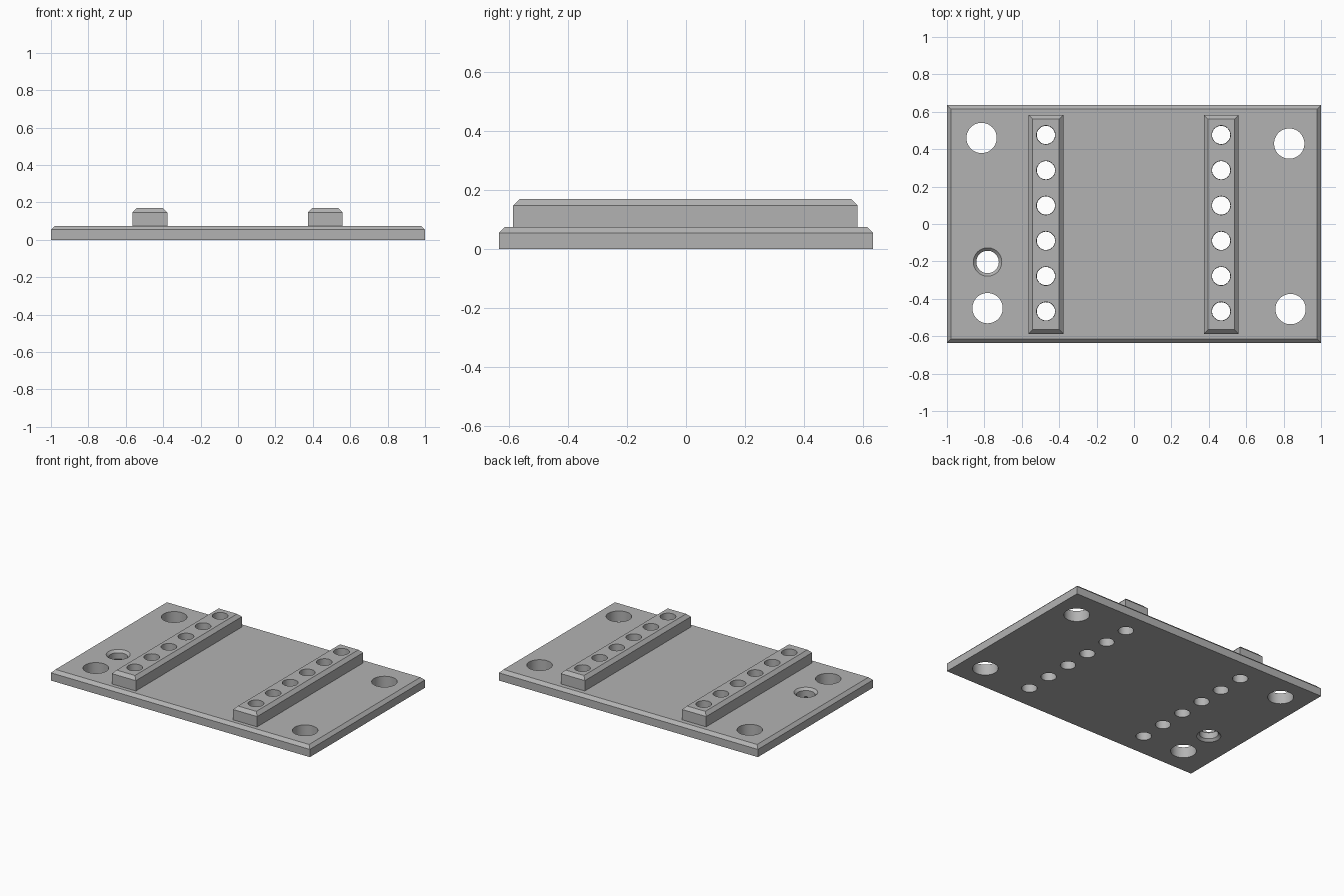
import bpy
import bmesh
import math

cube = bpy.data.objects.get("Cube")
if cube:
    bpy.data.objects.remove(cube, do_unlink=True)

grey = bpy.data.materials.new("plain_grey")
grey.use_nodes = True
COLOUR = (0.45, 0.45, 0.45, 1)
grey.diffuse_color = COLOUR
grey.node_tree.nodes["Principled BSDF"].inputs["Base Color"].default_value = COLOUR


def make_object(name, bm):
    bmesh.ops.recalc_face_normals(bm, faces=bm.faces)
    mesh = bpy.data.meshes.new(name)
    bm.to_mesh(mesh)
    bm.free()
    mesh.materials.append(grey)
    obj = bpy.data.objects.new(name, mesh)
    bpy.context.collection.objects.link(obj)
    return obj


def bevelled_slab(name, x0, x1, y0, y1, z0, z1, chamfer):
    """Box whose top rim is chamfered, made from three stacked rectangles."""
    bm = bmesh.new()
    rings = []
    for z, inset in ((z0, 0), (z1 - chamfer, 0), (z1, chamfer)):
        a, b, c, d = x0 + inset, x1 - inset, y0 + inset, y1 - inset
        rings.append([bm.verts.new((x, y, z)) for x, y in ((a, c), (b, c), (b, d), (a, d))])
    for low, high in zip(rings, rings[1:]):
        for i in range(4):
            j = (i + 1) % 4
            bm.faces.new((low[i], low[j], high[j], high[i]))
    bm.faces.new(rings[0])
    bm.faces.new(rings[-1])
    return make_object(name, bm)


def turned_cutter(name, x, y, profile, sides=48):
    """Closed round solid from (radius, height) pairs."""
    bm = bmesh.new()
    rings = []
    for r, z in profile:
        angles = [math.tau * i / sides for i in range(sides)]
        rings.append([bm.verts.new((x + r * math.cos(a), y + r * math.sin(a), z)) for a in angles])
    for low, high in zip(rings, rings[1:]):
        for i in range(sides):
            j = (i + 1) % sides
            bm.faces.new((low[i], low[j], high[j], high[i]))
    bm.faces.new(rings[0])
    bm.faces.new(rings[-1])
    return make_object(name, bm)


def drill(obj, cutters):
    """Cut the holes, apply them and smooth the hole walls."""
    for cutter in cutters:
        mod = obj.modifiers.new("hole", "BOOLEAN")
        mod.operation = "DIFFERENCE"
        mod.solver = "EXACT"
        mod.object = cutter
    bpy.ops.object.select_all(action="DESELECT")
    bpy.context.view_layer.objects.active = obj
    obj.select_set(True)
    for mod in list(obj.modifiers):
        bpy.ops.object.modifier_apply(modifier=mod.name)
    bpy.ops.object.shade_smooth_by_angle(angle=math.radians(25))


PLATE_TOP, RAIL_TOP = 0.075, 0.169

# Base plate and the two rails
plate = bevelled_slab("base_plate", -1, 1, -0.635, 0.635, 0, PLATE_TOP, 0.021)
rails = []
for side, x in (("right", -0.471), ("left", 0.466)):
    rail = bevelled_slab(side + "_rail", x - 0.093, x + 0.093, -0.587, 0.583,
                         PLATE_TOP - 0.005, RAIL_TOP, 0.022)
    rails.append((rail, x))

# Corner holes
plate_cutters = []
for x, y in ((-0.815, 0.46), (0.83, 0.43), (-0.783, -0.45), (0.837, -0.455)):
    plate_cutters.append(turned_cutter("corner_hole_cutter", x, y, ((0.081, -0.1), (0.081, 0.2))))

# Extra hole, countersunk on both faces
cone = 0.016
plate_cutters.append(turned_cutter("countersunk_hole_cutter", -0.783, -0.203, (
    (0.076, -0.1), (0.076, 0), (0.06, cone),
    (0.06, PLATE_TOP - cone), (0.076, PLATE_TOP), (0.076, 0.2))))

# Rows of holes through rails and plate
rail_cutters = {}
for rail, x in rails:
    rail_cutters[rail] = [
        turned_cutter("rail_hole_cutter", x, -0.467 + 0.1886 * i, ((0.048, -0.1), (0.051, 0.3)), 32)
        for i in range(6)]
    plate_cutters += rail_cutters[rail]

drill(plate, plate_cutters)
for rail, cutters in rail_cutters.items():
    drill(rail, cutters)
for cutter in plate_cutters:
    bpy.data.objects.remove(cutter, do_unlink=True)
